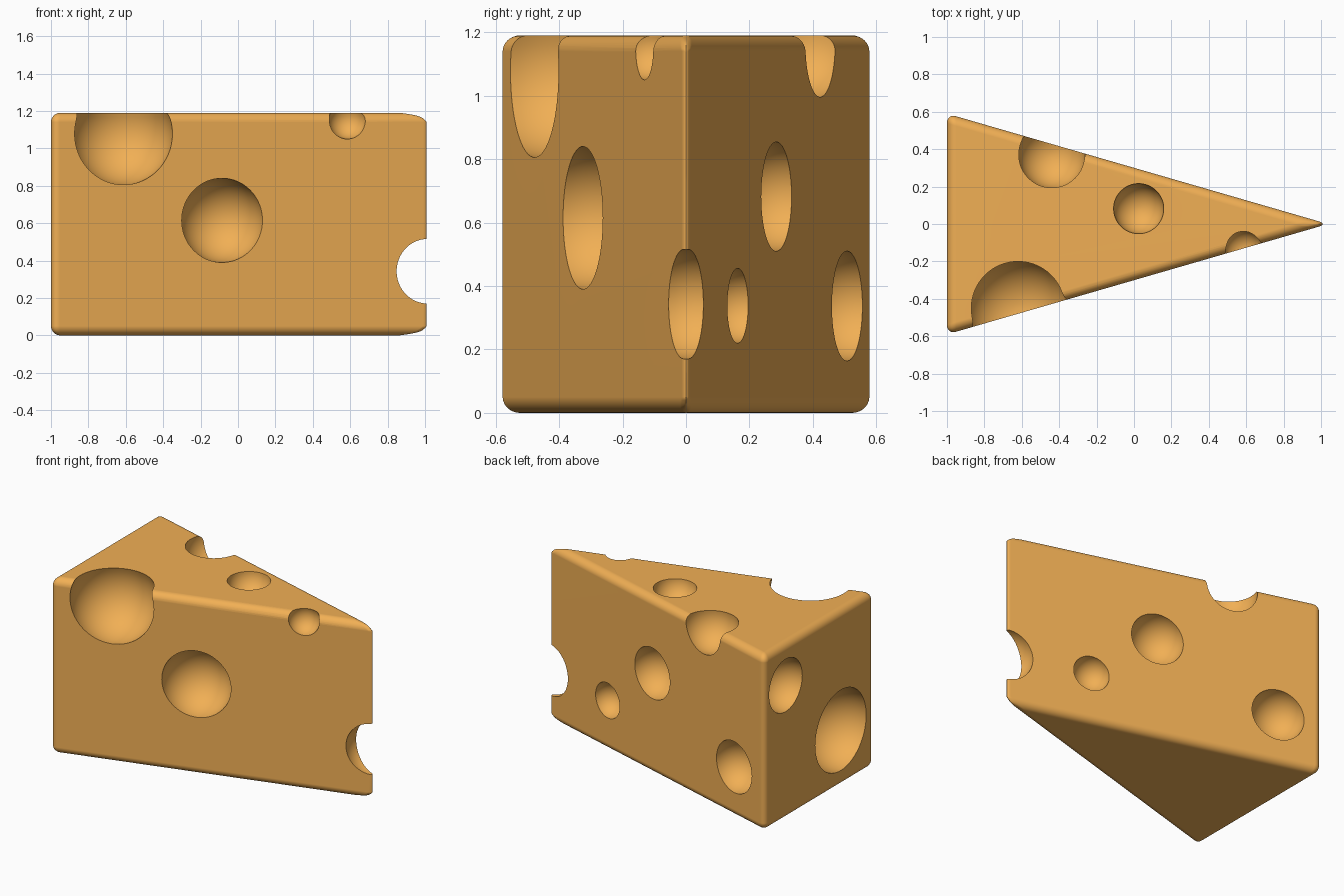
import bpy, bmesh, math
from mathutils import Matrix

if "Cube" in bpy.data.objects:
    bpy.data.objects.remove(bpy.data.objects["Cube"])

HEIGHT = 1.19
APEX = 1.037          # unrounded tip; the bevel brings it back to x = 1
HALF = 0.59           # half width at the rind
SLOPE = HALF / (APEX + 1)


def side(x):
    """Half width of the wedge at x."""
    return (APEX - x) * SLOPE


def make_object(name, bm):
    mesh = bpy.data.meshes.new(name)
    bm.to_mesh(mesh)
    bm.free()
    obj = bpy.data.objects.new(name, mesh)
    bpy.context.collection.objects.link(obj)
    return obj


# Wedge body: extruded triangle
bm = bmesh.new()
base = bm.faces.new([bm.verts.new(p) for p in
                     ((-1, -HALF, 0), (APEX, 0, 0), (-1, HALF, 0))])
top = bmesh.ops.extrude_face_region(bm, geom=[base])
bmesh.ops.translate(bm, vec=(0, 0, HEIGHT),
                    verts=[g for g in top["geom"] if isinstance(g, bmesh.types.BMVert)])
bmesh.ops.recalc_face_normals(bm, faces=bm.faces)
cheese = make_object("cheese_wedge", bm)

# Holes: centre and radius
holes = [
    # front side
    (-0.62, -0.45, 1.078, 0.274),
    (-0.085, -side(-0.085), 0.615, 0.225),
    (0.585, -side(0.585), 1.15, 0.10),
    # tip
    (1.012, 0, 0.343, 0.173),
    # back side
    (-0.44, 0.37, 1.165, 0.178),
    (0.053, side(0.053), 0.682, 0.172),
    (0.474, side(0.474), 0.338, 0.118),
    (-0.717, side(-0.717), 0.337, 0.173),
    # top
    (0.025, 0.082, HEIGHT, 0.134),
    # rind
    (-1, 0.36, 0.91, 0.178),
    (-1, -0.23, 0.38, 0.273),
]
bm = bmesh.new()
for x, y, z, r in holes:
    bmesh.ops.create_uvsphere(bm, u_segments=64, v_segments=32, radius=r,
                              matrix=Matrix.Translation((x, y, z)))
cutter = make_object("hole_cutter", bm)
cutter.hide_render = True

# Round the edges, cut the holes
bpy.context.view_layer.objects.active = cheese
cheese.select_set(True)
bevel = cheese.modifiers.new("round_edges", 'BEVEL')
bevel.width = 0.05
bevel.segments = 8
bevel.limit_method = 'NONE'
cut = cheese.modifiers.new("cut_holes", 'BOOLEAN')
cut.operation = 'DIFFERENCE'
cut.solver = 'EXACT'
cut.object = cutter
for name in ("round_edges", "cut_holes"):
    bpy.ops.object.modifier_apply(modifier=name)
bpy.data.objects.remove(cutter)

# Smooth shading with crisp hole rims
bpy.ops.object.shade_smooth_by_angle(angle=math.radians(35))
weighted = cheese.modifiers.new("flat_sides", 'WEIGHTED_NORMAL')
weighted.keep_sharp = True

# Cheese colour
mat = bpy.data.materials.new("cheese_yellow")
mat.diffuse_color = (0.88, 0.43, 0.09, 1)
mat.use_nodes = True
mat.node_tree.nodes["Principled BSDF"].inputs["Base Color"].default_value = mat.diffuse_color
cheese.data.materials.clear()
cheese.data.materials.append(mat)
for poly in cheese.data.polygons:
    poly.material_index = 0
